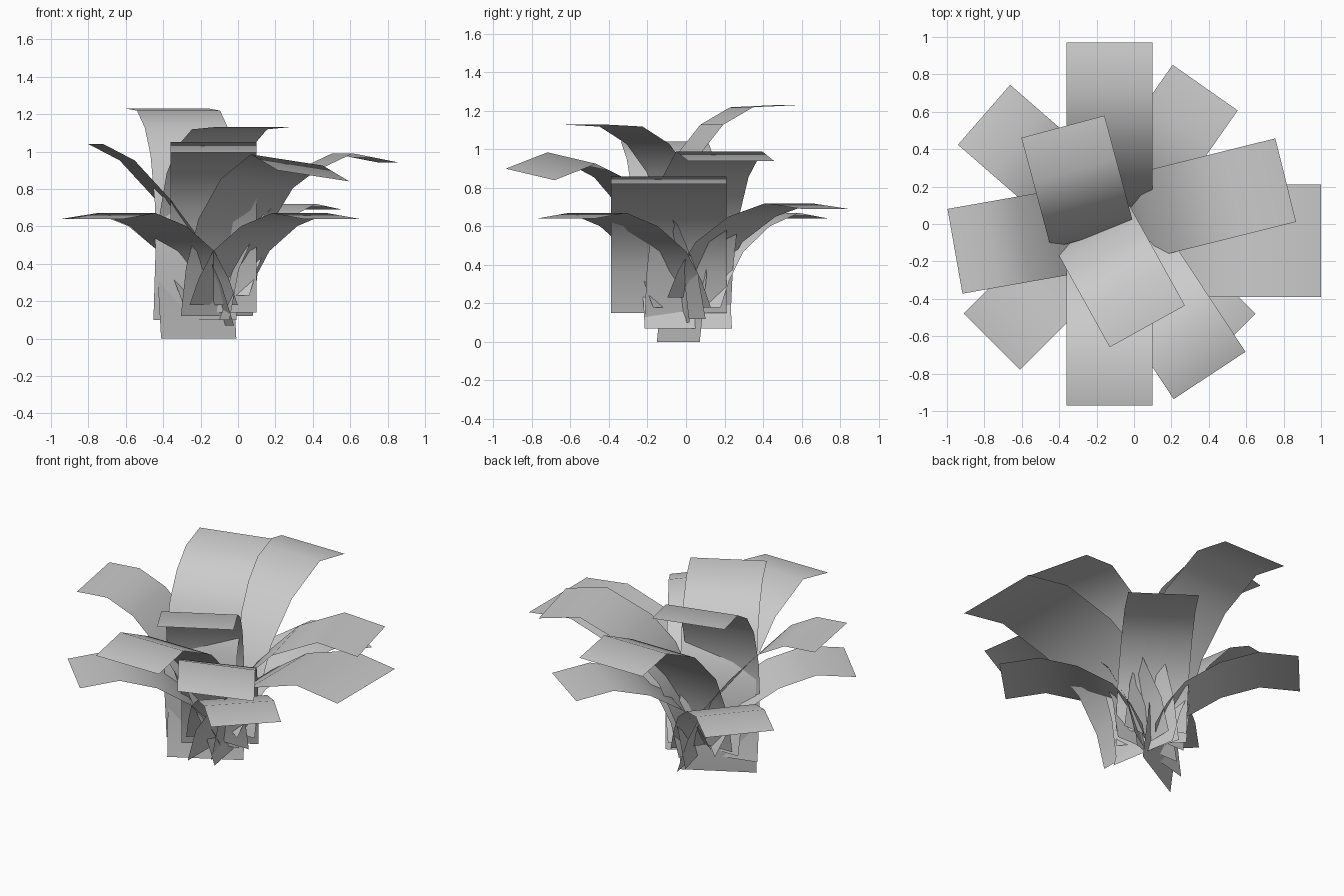
import bpy
from math import radians, cos, sin

if "Cube" in bpy.data.objects:
    bpy.data.objects.remove(bpy.data.objects["Cube"], do_unlink=True)

grey = bpy.data.materials.new("leaf_grey")
grey.use_nodes = True
grey.diffuse_color = (0.6, 0.6, 0.6, 1)
grey.node_tree.nodes["Principled BSDF"].inputs["Base Color"].default_value = (0.6, 0.6, 0.6, 1)

# Leaf arches as (outward, upward) points; heights are fractions of the crest
OUTER = [(0.03, 0), (0.10, 0.29), (0.21, 0.59), (0.42, 0.86), (0.65, 1), (0.89, 1)]
MIDDLE = [(0.03, 0), (0.08, 0.30), (0.20, 0.60), (0.42, 0.85), (0.71, 1), (0.97, 1)]
SIDE = [(-0.07, 0), (0, 0.23), (0.11, 0.47), (0.28, 0.70), (0.47, 0.91), (0.64, 1), (0.84, 1)]
UPRIGHT = [(0, 0), (-0.04, 0.30), (-0.03, 0.55), (0.06, 0.78), (0.18, 0.91), (0.34, 0.99), (0.58, 1)]


def leaf(name, arch, angle, base, crest, droop=0.0, width=0.46,
         centre=(-0.13, 0), reach=1.0, tilt=0.0):
    """One thin strip following an arch, turned to an angle about its centre."""
    dx, dy = cos(radians(angle)), sin(radians(angle))
    verts = []
    for i, (r, h) in enumerate(arch):
        z = base + h * (crest - base)
        if i == len(arch) - 1:
            z -= droop
        for side in (-width / 2, width / 2):
            verts.append((centre[0] + dx * r * reach - dy * side,
                          centre[1] + dy * r * reach + dx * side,
                          z + side * tilt * h))
    faces = [(2 * i, 2 * i + 2, 2 * i + 3, 2 * i + 1) for i in range(len(arch) - 1)]
    mesh = bpy.data.meshes.new(name)
    mesh.from_pydata(verts, [], faces)
    mesh.materials.append(grey)
    mesh.shade_smooth()
    bpy.context.collection.objects.link(bpy.data.objects.new(name, mesh))


# Low outer ring
for name, angle, lift in (("outer_leaf_back_left", 55, 0.05), ("outer_leaf_back_right", 139, 0),
                          ("outer_leaf_front_right", 225, 0), ("outer_leaf_front_left", 315, 0)):
    leaf(name, OUTER, angle, 0.18 + lift, 0.67 + lift, 0.03, width=0.425)

# Middle ring
leaf("middle_leaf_back", MIDDLE, 90, 0.19, 1.10, 0.05)
leaf("middle_leaf_front", MIDDLE, 270, 0.14, 1.05, 0.055)
leaf("middle_leaf_back_left", MIDDLE, 14, 0.10, 0.99, 0.05)
leaf("middle_leaf_front_left", MIDDLE, -56.6, 0.12, 0.955, 0.085, tilt=-0.13)
leaf("broad_leaf_left", MIDDLE, 0, 0.15, 0.86, 0.04, width=0.6,
     centre=(-0.13, -0.09), reach=1.165)
leaf("middle_leaf_right", SIDE, 190, 0.07, 1.04)

# Tall inner pair
leaf("inner_leaf_back", UPRIGHT, 105, 0.10, 1.23, centre=(-0.23, -0.04))
leaf("inner_leaf_front", UPRIGHT, -61, 0, 1.13, centre=(-0.21, -0.04))
